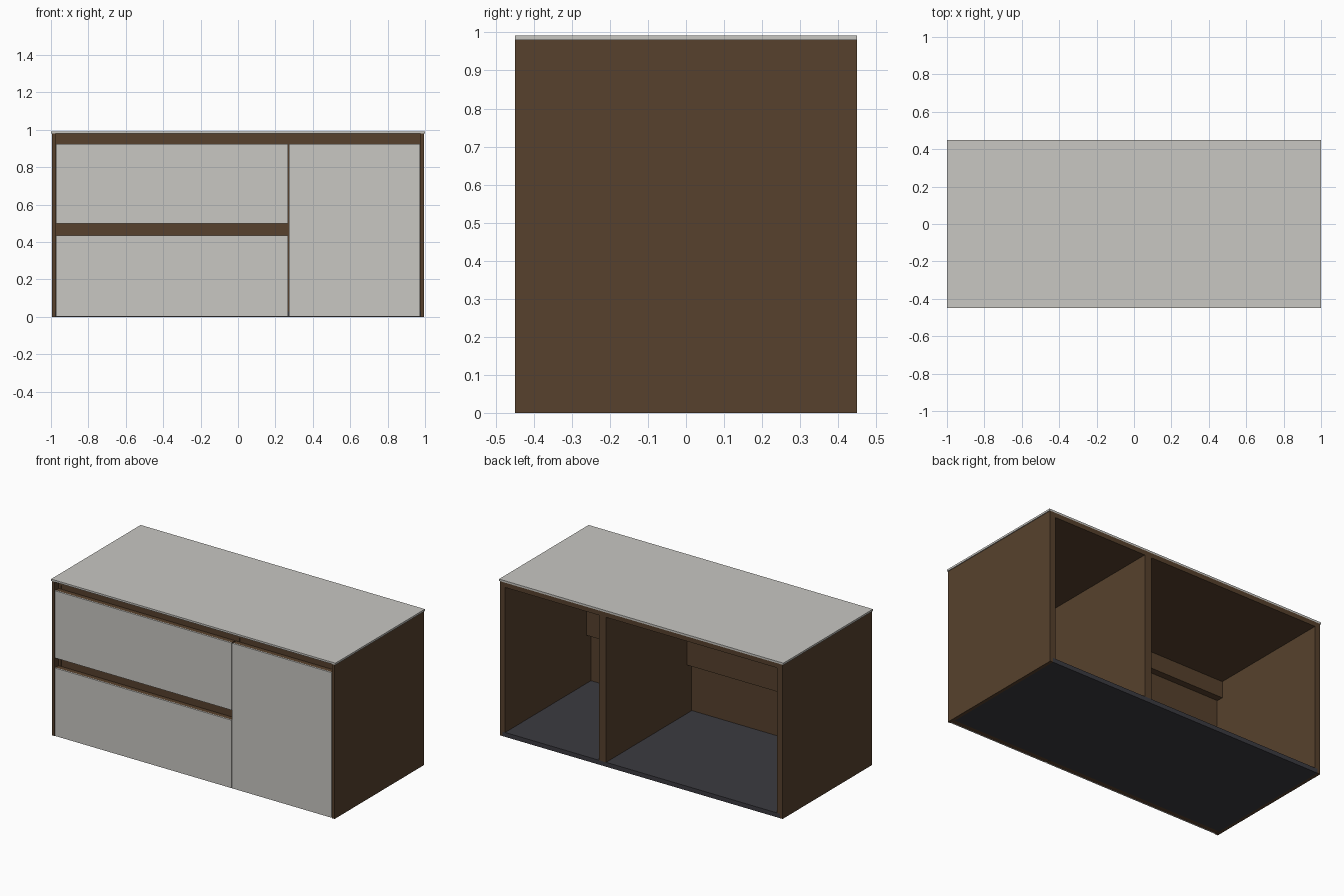
import bpy, bmesh

if "Cube" in bpy.data.objects:
    bpy.data.objects.remove(bpy.data.objects["Cube"])


def material(name, rgb):
    m = bpy.data.materials.new(name)
    m.diffuse_color = (*rgb, 1.0)
    m.use_nodes = True
    m.node_tree.nodes["Principled BSDF"].inputs["Base Color"].default_value = m.diffuse_color
    return m


brown = material("dark_brown_wood", (0.095, 0.053, 0.026))
grey = material("warm_light_grey", (0.58, 0.57, 0.54))
charcoal = material("charcoal", (0.044, 0.043, 0.052))


def box(name, x, y, z, mat):
    """Box from (min, max) ranges on each axis."""
    bm = bmesh.new()
    bmesh.ops.create_cube(bm, size=1)
    for v in bm.verts:
        v.co = [r[0] if c < 0 else r[1] for c, r in zip(v.co, (x, y, z))]
    me = bpy.data.meshes.new(name)
    bm.to_mesh(me)
    bm.free()
    me.materials.append(mat)
    ob = bpy.data.objects.new(name, me)
    bpy.context.collection.objects.link(ob)
    return ob


BACK, FRONT, CARCASS = 0.45, -0.45, -0.412

# Countertop and the board below it
box("countertop", (-1, 1), (FRONT, BACK), (0.98, 0.992), grey)
box("top_board", (-0.975, 0.975), (CARCASS, BACK), (0.95, 0.98), brown)

# Outer side panels with a recessed carcass side inside each
for side, s in (("left", -1), ("right", 1)):
    outer = sorted((s * 0.995, s * 0.975))
    inner = sorted((s * 0.975, s * 0.957))
    box(side + "_outer_panel", outer, (FRONT, BACK), (0, 0.98), brown)
    box(side + "_carcass_side", inner, (CARCASS, BACK), (0.028, 0.95), brown)

# Floor and divider
box("floor_board", (-0.975, 0.975), (CARCASS, BACK), (0, 0.028), charcoal)
box("divider", (0.247, 0.298), (CARCASS + 0.002, BACK), (0.028, 0.95), brown)

# Full-width finger-pull rails behind the gaps
for name, z in (("top_rail", (0.845, 0.95)), ("middle_rail", (0.335, 0.595))):
    box(name, (-0.957, 0.957), (-0.408, -0.365), z, brown)

# Drawer and door fronts: brown board with a thin grey facing
for name, x, z in (
    ("upper_drawer", (-0.973, 0.268), (0.498, 0.925)),
    ("lower_drawer", (-0.973, 0.268), (0.002, 0.434)),
    ("door", (0.274, 0.973), (0.002, 0.925)),
):
    box(name + "_board", x, (-0.442, CARCASS), z, brown)
    box(name + "_facing", x, (FRONT, -0.442), z, grey)
